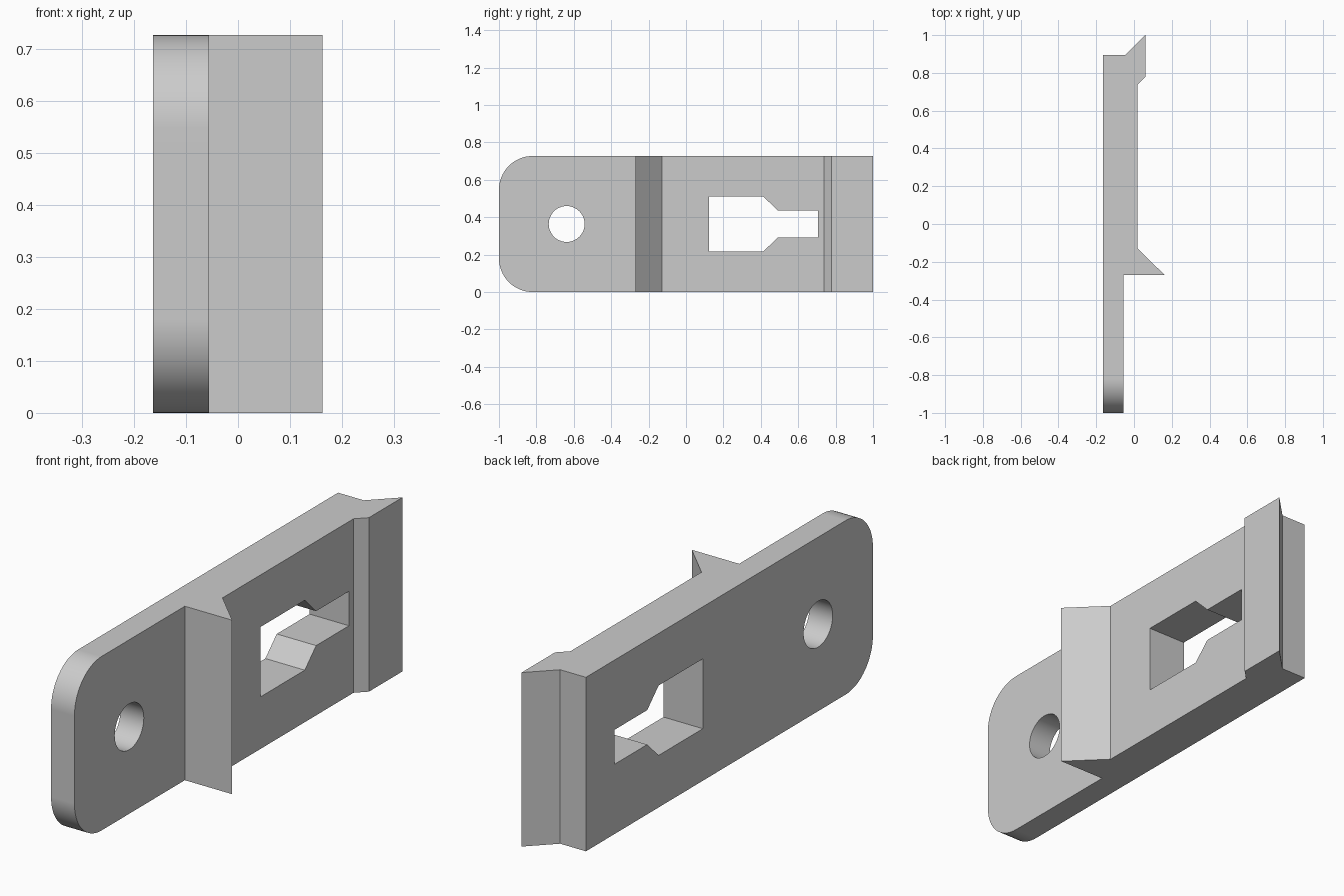
import bpy, bmesh, math
from mathutils import Vector

cube = bpy.data.objects.get("Cube")
if cube:
    bpy.data.objects.remove(cube, do_unlink=True)

HEIGHT = 0.727
MID = HEIGHT / 2

grey = bpy.data.materials.new("light_grey")
grey.use_nodes = True
colour = (0.6, 0.6, 0.6, 1)
grey.diffuse_color = colour
grey.node_tree.nodes["Principled BSDF"].inputs["Base Color"].default_value = colour


def prism(name, outline, along, round_end=None):
    """Extrude a closed outline of 3D points; optionally round two end edges."""
    bm = bmesh.new()
    face = bm.faces.new([bm.verts.new(p) for p in outline])
    out = bmesh.ops.extrude_face_region(bm, geom=[face])
    moved = [v for v in out["geom"] if isinstance(v, bmesh.types.BMVert)]
    bmesh.ops.translate(bm, verts=moved, vec=Vector(along))
    if round_end:
        y, radius = round_end
        edges = [e for e in bm.edges
                 if all(abs(v.co.y - y) < 1e-4 for v in e.verts)
                 and abs(e.verts[0].co.z - e.verts[1].co.z) < 1e-4]
        bmesh.ops.bevel(bm, geom=edges, offset=radius, segments=16,
                        profile=0.5, affect='EDGES')
    bmesh.ops.recalc_face_normals(bm, faces=bm.faces)
    mesh = bpy.data.meshes.new(name)
    bm.to_mesh(mesh)
    bm.free()
    mesh.materials.append(grey)
    obj = bpy.data.objects.new(name, mesh)
    bpy.context.collection.objects.link(obj)
    return obj


# Clip plate: stepped profile with a barb, a back ridge and a rounded tab
profile = [(-0.164, -1), (-0.056, -1), (-0.056, -0.271), (0.163, -0.271),
           (0.018, -0.128), (0.018, 0.737), (0.06, 0.779), (0.06, 1),
           (-0.045, 0.895), (-0.164, 0.895)]
plate = prism("clip_plate", [(x, y, 0) for x, y in profile],
              (0, 0, HEIGHT), round_end=(-1, 0.18))

# Keyhole slot, mirrored about the middle height
half = [(0.123, 0.146), (0.415, 0.146), (0.49, 0.072), (0.707, 0.072)]
slot = [(y, MID - h) for y, h in half] + [(y, MID + h) for y, h in reversed(half)]

# Round screw hole
ring = [i * math.tau / 48 for i in range(48)]
hole = [(-0.638 + 0.096 * math.cos(a), MID + 0.096 * math.sin(a)) for a in ring]

# Cut both openings through the plate
bpy.context.view_layer.objects.active = plate
plate.select_set(True)
for name, shape in (("slot_cutter", slot), ("hole_cutter", hole)):
    cutter = prism(name, [(-0.5, y, z) for y, z in shape], (1, 0, 0))
    cut = plate.modifiers.new(name, 'BOOLEAN')
    cut.operation = 'DIFFERENCE'
    cut.solver = 'EXACT'
    cut.object = cutter
    bpy.ops.object.modifier_apply(modifier=cut.name)
    bpy.data.objects.remove(cutter, do_unlink=True)

# Smooth the curves, keep the flats crisp
bpy.ops.object.shade_smooth_by_angle(angle=math.radians(30))
weighted = plate.modifiers.new("flat_normals", 'WEIGHTED_NORMAL')
weighted.keep_sharp = True
